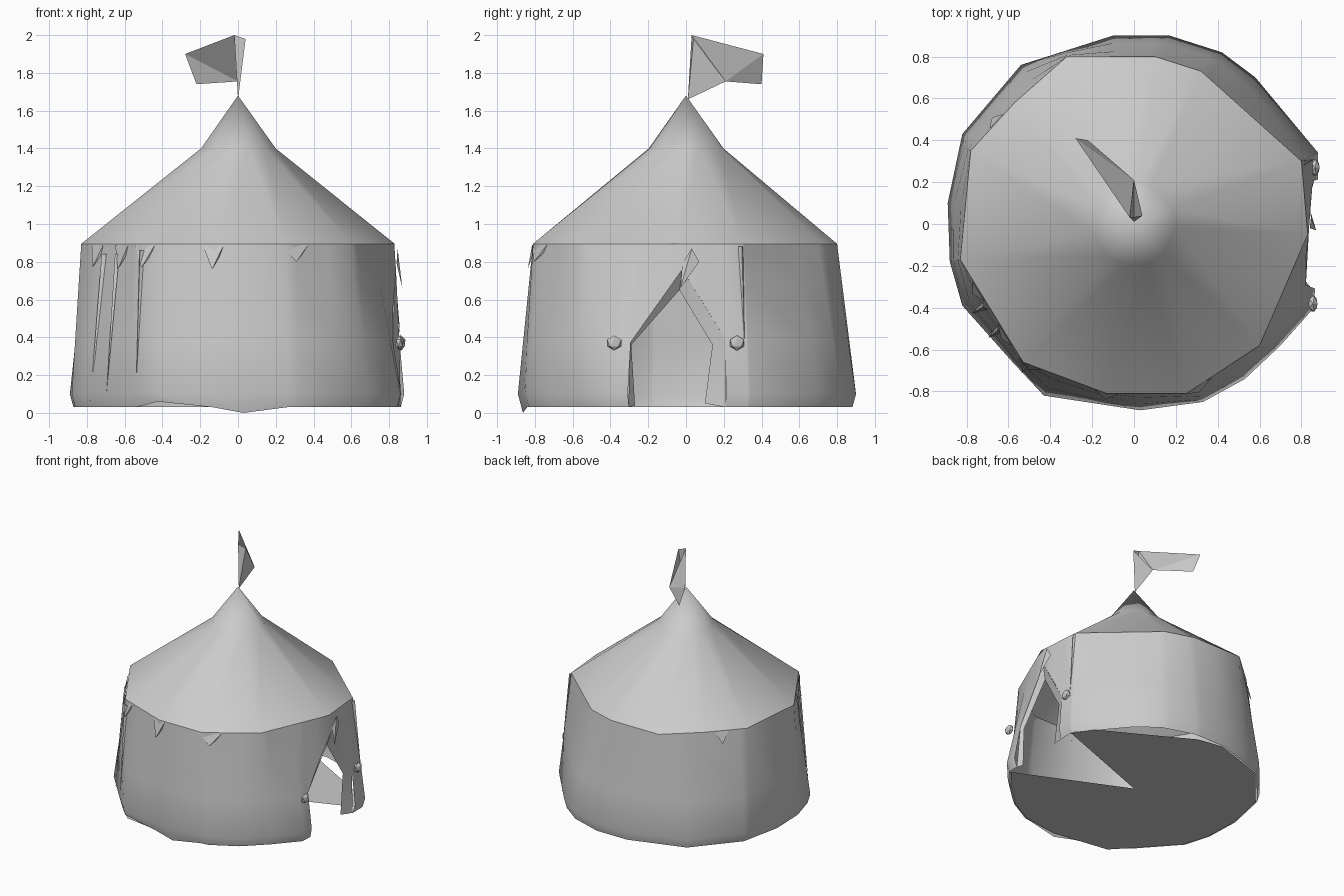
import bpy, bmesh, math
from mathutils import Vector

if "Cube" in bpy.data.objects:
    bpy.data.objects.remove(bpy.data.objects["Cube"])

canvas = bpy.data.materials.new("grey canvas")
canvas.diffuse_color = (0.6, 0.6, 0.6, 1)
canvas.use_nodes = True
canvas.node_tree.nodes["Principled BSDF"].inputs["Base Color"].default_value = canvas.diffuse_color

# Plan outlines of the roof edge and of the flared wall foot
EAVE = [(0.83, -0.05), (0.80, 0.30), (0.32, 0.73), (0.10, 0.80), (-0.32, 0.80), (-0.57, 0.58),
        (-0.78, 0.35), (-0.83, -0.17), (-0.53, -0.66), (-0.13, -0.81), (0.25, -0.81), (0.60, -0.58)]
FOOT = [(0.88, 0.0), (0.88, 0.34), (0.58, 0.70), (0.42, 0.82), (0.17, 0.90), (-0.10, 0.90),
        (-0.54, 0.76), (-0.82, 0.43), (-0.89, 0.10), (-0.88, -0.18), (-0.82, -0.39),
        (-0.58, -0.66), (-0.43, -0.82), (0.03, -0.89), (0.33, -0.85), (0.53, -0.74),
        (0.70, -0.58), (0.86, -0.40)]
TAU = 2 * math.pi
Z_EAVE, Z_LOW = 0.895, 0.10


def angle(p):
    return math.atan2(p[1], p[0]) % TAU


def radius(poly, a):
    """Distance from the centre to the outline in direction a."""
    d = Vector((math.cos(a), math.sin(a)))
    for i, p in enumerate(poly):
        p, q = Vector(p), Vector(poly[(i + 1) % len(poly)])
        c1, c2 = d.cross(p), d.cross(q)
        if c1 <= 1e-9 and c2 > 1e-9 and d.dot(p + q) > 0:
            return (p + (q - p) * (c1 / (c1 - c2))).length
    return 0.87


def wall_point(a, z, out=0.0):
    """Point on the wall surface, tucked in below the low ring."""
    e, f = radius(EAVE, a), radius(FOOT, a)
    if z >= Z_LOW:
        r = e + (f - e) * (Z_EAVE - z) / (Z_EAVE - Z_LOW)
    else:
        r = f * (1 - 0.03 * (Z_LOW - z) / Z_LOW)
    r += out
    return (r * math.cos(a), r * math.sin(a), z)


def make(name, verts, faces, smooth=True):
    me = bpy.data.meshes.new(name)
    me.from_pydata(verts, [], faces)
    me.materials.append(canvas)
    ob = bpy.data.objects.new(name, me)
    bpy.context.collection.objects.link(ob)
    if smooth:
        bpy.ops.object.select_all(action='DESELECT')
        ob.select_set(True)
        bpy.context.view_layer.objects.active = ob
        bpy.ops.object.shade_smooth_by_angle(angle=math.radians(40))
    return ob


def grid(name, columns):
    """Skin between neighbouring columns of equal length."""
    n = len(columns[0])
    verts = [p for c in columns for p in c]
    faces = [(i * n + j, i * n + j + 1, (i + 1) * n + j + 1, (i + 1) * n + j)
             for i in range(len(columns) - 1) for j in range(n - 1)]
    return make(name, verts, faces)


# Round wall, from one door jamb around to the other
door_r, door_l = math.atan2(0.21, 0.87), math.atan2(-0.31, 0.87) + TAU
angles = sorted({round(angle(p), 4) for p in EAVE + FOOT if door_r < angle(p) < door_l} | {door_r, door_l})
cols = []
for a in angles:
    foot_z = 0.0 if abs(a - angle((0.03, -0.89))) < 0.01 else 0.03
    if abs(a - angle((-0.43, -0.82))) < 0.01:
        foot_z = 0.06
    cols.append([wall_point(a, z) for z in (Z_EAVE, 0.7, 0.38, Z_LOW, foot_z)])
grid("tent_wall", cols)

# Wall above the pointed doorway
lintel = []
for y, z in [(-0.31, 0.37), (-0.165, 0.565), (-0.02, 0.76), (0.10, 0.57), (0.21, 0.39)]:
    a = math.atan2(y, 0.86)
    lintel.append([wall_point(a, Z_EAVE), wall_point(a, z)])
grid("door_lintel", lintel)

# Folded-in edge of the doorway
outer = [(-0.31, 0.03), (-0.31, 0.37), (-0.02, 0.76), (0.21, 0.39), (0.21, 0.03)]
inner = [(-0.27, 0.04), (-0.29, 0.36), (-0.035, 0.65), (0.14, 0.36), (0.10, 0.05)]
reveal = []
for (y, z), (yi, zi) in zip(outer, inner):
    p = wall_point(math.atan2(y, 0.86), z)
    reveal.append([p, (p[0] - 0.03, yi, zi)])
grid("door_edge", reveal)

# Upright curtain folds beside the door and at the front left
folds = []
for a0, a1, ztop, zbot in [(0.33, 0.36, 0.88, 0.37), (3.62, 3.67, 0.84, 0.06),
                           (3.78, 3.83, 0.84, 0.10), (4.05, 4.08, 0.86, 0.17)]:
    folds += [wall_point(a0, ztop, 0.004), wall_point((a0 + a1) / 2, ztop, 0.02),
              wall_point(a1, ztop, 0.004), wall_point((a0 + a1) / 2, zbot, 0.01)]
make("canvas_folds", folds,
     [f for i in range(0, len(folds), 4) for f in ((i, i + 3, i + 1), (i + 1, i + 3, i + 2))], False)

# Roof with a steeper peak
ring = [angle(p) for p in EAVE]
n = len(ring)
verts = [(x, y, Z_EAVE) for x, y in EAVE]
verts += [(0.2 * math.cos(a), 0.2 * math.sin(a), 1.4) for a in ring] + [(0, 0, 1.68)]
faces = []
for i in range(n):
    k = (i + 1) % n
    faces += [(i, k, n + k, n + i), (n + i, n + k, 2 * n)]
make("tent_roof", verts, faces)

# Pointed scraps of valance hanging from the eave
teeth = []
for a, w, drop in [(3.55, 0.07, 0.12), (3.85, 0.08, 0.13), (4.08, 0.07, 0.12), (4.55, 0.07, 0.13),
                   (5.08, 0.10, 0.09), (2.5, 0.06, 0.09)]:
    teeth += [wall_point(a - w, 0.89, 0.004), wall_point(a + w, 0.89, 0.004),
              wall_point(a, 0.89 - drop, 0.02), wall_point(a + w * 0.6, 0.89 - drop * 0.5, 0)]
make("valance_points", teeth,
     [f for i in range(0, len(teeth), 4) for f in ((i, i + 2, i + 1), (i + 1, i + 2, i + 3))], False)

# Small gable fold over the door
make("door_peak", [(0.84, -0.02, 0.79), (0.845, 0.03, 0.87), (0.84, 0.07, 0.80), (0.87, -0.03, 0.66)],
     [(0, 3, 1), (1, 3, 2)], False)

# Ground sheet, open in a wedge behind the doorway and short of the wall at the back right
rim = [(0.86, 0.32), (0.76, 0.47), (0.42, 0.66), (0.10, 0.84)]
rim += [(0.97 * x, 0.97 * y) for x, y in FOOT[5:]]
sheet = [(0, 0, 0.03)] + [(x, y, 0.03) for x, y in rim]
make("ground_sheet", sheet, [(0, i + 1, i) for i in range(1, len(rim))])

# Knots that tie back the door curtains
for name, y, x in (("right_tie", 0.27, 0.865), ("left_tie", -0.38, 0.855)):
    bpy.ops.mesh.primitive_ico_sphere_add(subdivisions=1, radius=0.04, location=(x, y, 0.37))
    knot = bpy.context.object
    knot.name = name
    knot.scale = (0.6, 1.1, 1)
    knot.data.materials.append(canvas)

# Flag pole blade and flag
make("flag", [(0, 0.01, 1.66), (-0.02, 0.03, 2.0), (0.04, 0.04, 1.98), (0, 0.21, 1.755),
              (-0.22, 0.40, 1.74), (-0.28, 0.41, 1.90)],
     [(0, 2, 1), (0, 3, 2), (0, 1, 3), (1, 5, 3), (3, 5, 4)], False)
